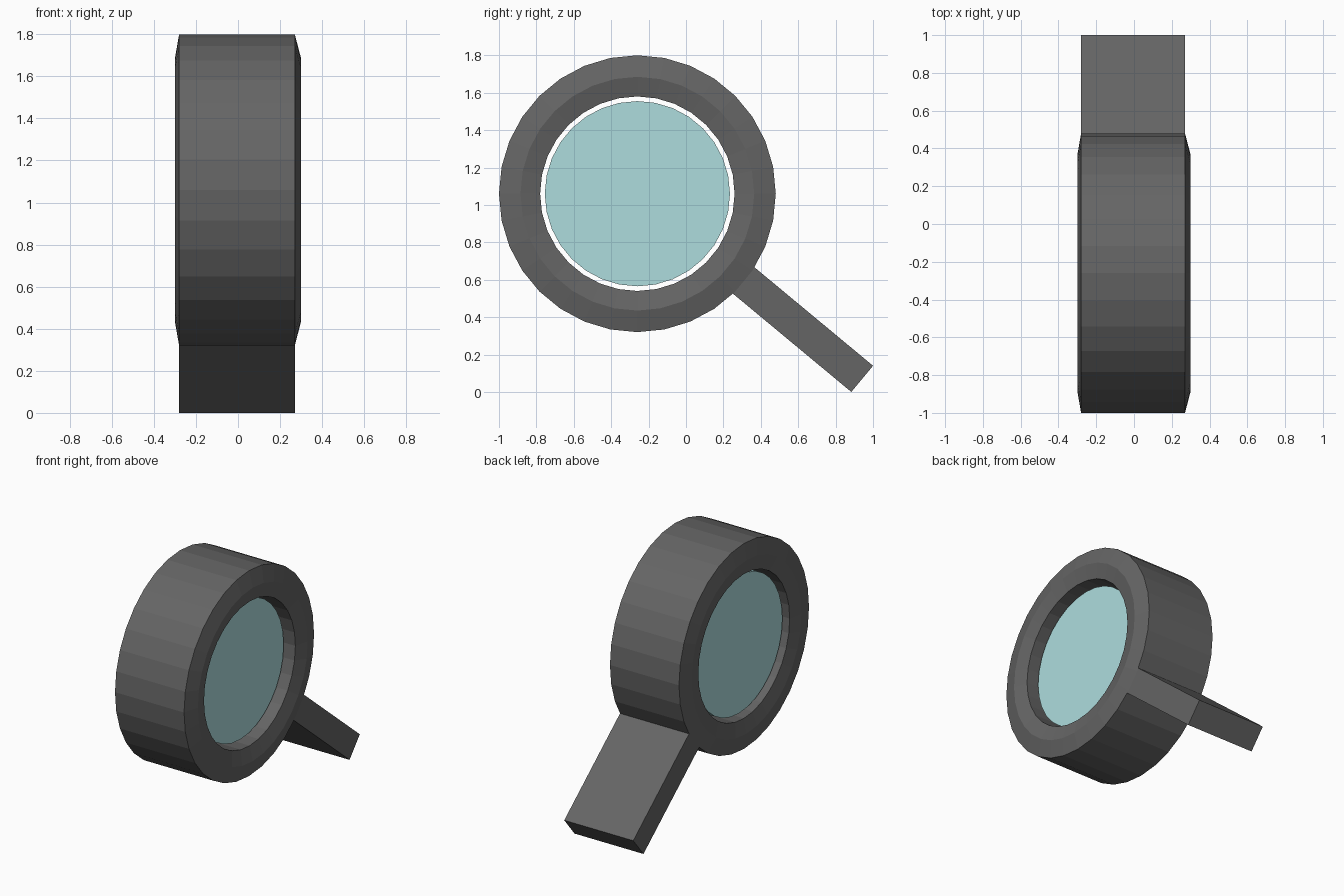
import bpy, bmesh
from math import radians, sin, cos, tau
from mathutils import Matrix, Vector

if "Cube" in bpy.data.objects:
    bpy.data.objects.remove(bpy.data.objects["Cube"])

SIDES = 32
CENTRE = Vector((0, -0.26, 1.06))


def make_object(name, bm, color):
    bmesh.ops.recalc_face_normals(bm, faces=bm.faces)
    mesh = bpy.data.meshes.new(name)
    bm.to_mesh(mesh)
    bm.free()
    mat = bpy.data.materials.new(name + "_colour")
    mat.diffuse_color = color
    mat.use_nodes = True
    mat.node_tree.nodes["Principled BSDF"].inputs["Base Color"].default_value = mat.diffuse_color
    mesh.materials.append(mat)
    obj = bpy.data.objects.new(name, mesh)
    bpy.context.collection.objects.link(obj)
    return obj


DARK = (0.13, 0.13, 0.13, 1)

# Ring: closed (x, radius) profile turned around the x axis, with ridged side faces
profile = [(-0.28, 0.74), (0.27, 0.74), (0.30, 0.625), (0.275, 0.52),
           (-0.28, 0.52), (-0.30, 0.625)]
bm = bmesh.new()
loops = []
for i in range(SIDES):
    a = tau * i / SIDES
    loops.append([bm.verts.new(CENTRE + Vector((x, r * cos(a), r * sin(a)))) for x, r in profile])
for i in range(SIDES):
    p, q = loops[i], loops[(i + 1) % SIDES]
    for j in range(len(profile)):
        k = (j + 1) % len(profile)
        bm.faces.new((p[j], p[k], q[k], q[j]))
make_object("ring", bm, DARK)

# Glass: recessed disc, slightly smaller than the opening
bm = bmesh.new()
bmesh.ops.create_cone(bm, cap_ends=True, segments=SIDES, radius1=0.495, radius2=0.495, depth=0.44,
                      matrix=Matrix.Translation(CENTRE + Vector((-0.02, 0, 0)))
                      @ Matrix.Rotation(radians(90), 4, 'Y'))
make_object("glass", bm, (0.42, 0.72, 0.73, 1))

# Prop leg: flat bar running radially out of the ring down to the ground
length, thick, slope = 0.87, 0.182, radians(39.7)
along = Vector((0, cos(slope), -sin(slope)))
end = Vector((0, 0.942, 0.07))
bm = bmesh.new()
bmesh.ops.create_cube(bm, size=1,
                      matrix=Matrix.Translation(end - along * length / 2 + Vector((-0.005, 0, 0)))
                      @ Matrix.Rotation(-slope, 4, 'X')
                      @ Matrix.Diagonal((0.55, length, thick, 1)))
make_object("prop_leg", bm, DARK)
